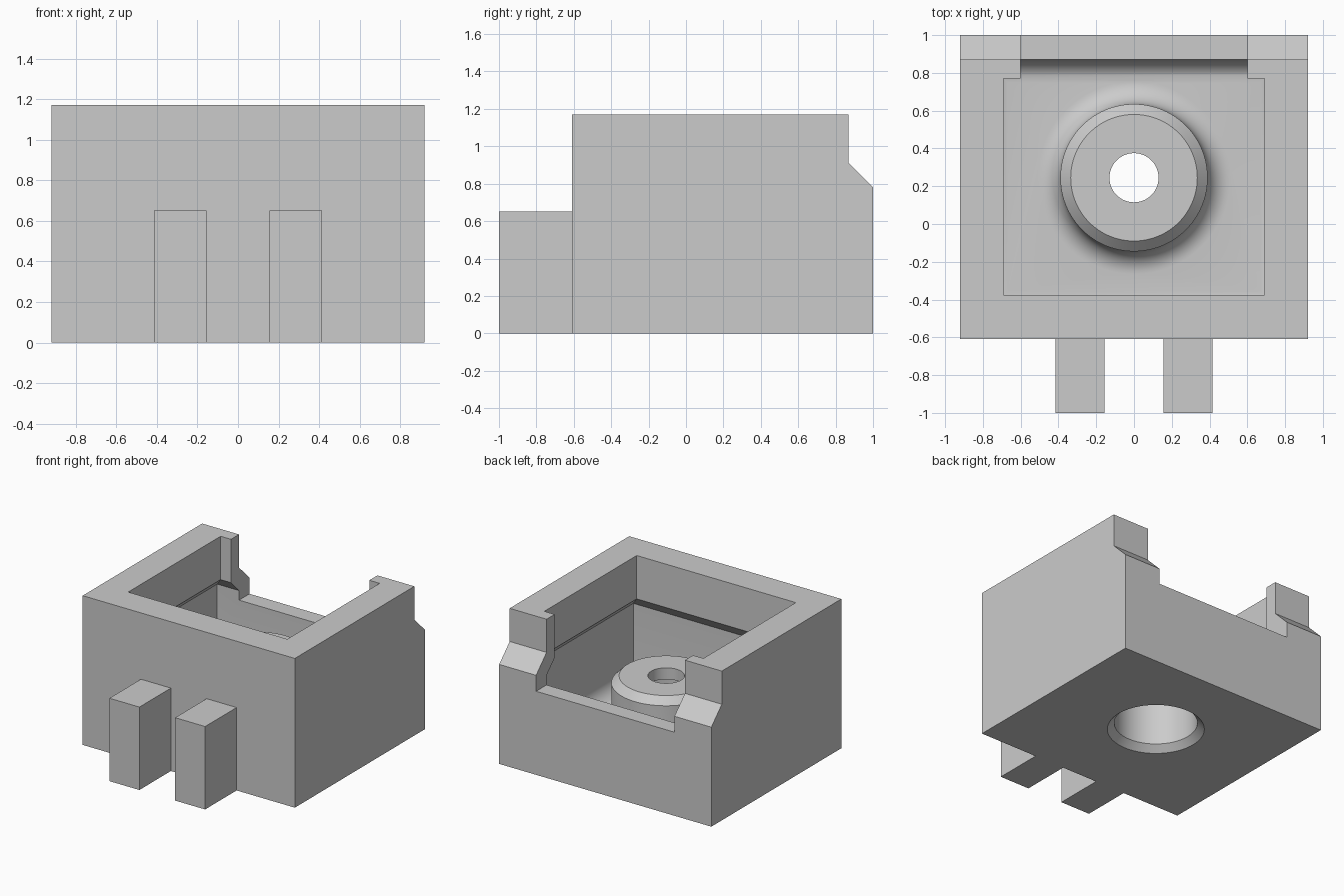
import bpy, bmesh, math

if "Cube" in bpy.data.objects:
    bpy.data.objects.remove(bpy.data.objects["Cube"], do_unlink=True)

grey = bpy.data.materials.new("plain_grey")
grey.use_nodes = True
grey.diffuse_color = (0.6, 0.6, 0.6, 1)
grey.node_tree.nodes["Principled BSDF"].inputs["Base Color"].default_value = (0.6, 0.6, 0.6, 1)

FLOOR, FILLET, BOSS_Y = 0.13, 0.12, 0.245


def loft(name, rings):
    """Closed solid through matching rings of points, capped at both ends."""
    bm = bmesh.new()
    loops = [[bm.verts.new(p) for p in ring] for ring in rings]
    for a, b in zip(loops, loops[1:]):
        for i in range(len(a)):
            j = (i + 1) % len(a)
            bm.faces.new((a[i], a[j], b[j], b[i]))
    bm.faces.new(loops[0])
    bm.faces.new(loops[-1])
    bmesh.ops.recalc_face_normals(bm, faces=bm.faces)
    mesh = bpy.data.meshes.new(name)
    bm.to_mesh(mesh)
    bm.free()
    mesh.materials.append(grey)
    obj = bpy.data.objects.new(name, mesh)
    bpy.context.collection.objects.link(obj)
    return obj


def box(name, x0, x1, y0, y1, z0, z1):
    return loft(name, [[(x0, y0, z), (x1, y0, z), (x1, y1, z), (x0, y1, z)] for z in (z0, z1)])


def turned(name, profile, sides=96):
    """Round solid about the boss axis from (radius, height) pairs."""
    turns = [2 * math.pi * i / sides for i in range(sides)]
    return loft(name, [[(r * math.cos(t), BOSS_Y + r * math.sin(t), z) for t in turns]
                       for r, z in profile])


def combine(target, tool, operation):
    mod = target.modifiers.new(operation.title(), "BOOLEAN")
    mod.operation, mod.solver, mod.object = operation, "EXACT", tool
    bpy.context.view_layer.objects.active = target
    bpy.ops.object.modifier_apply(modifier=mod.name)
    bpy.data.objects.remove(tool, do_unlink=True)


def fillet_arc(edge, direction, steps=10):
    """Quarter-round from a wall at the given offset down to the floor."""
    angles = [math.pi / 2 * i / steps for i in range(steps + 1)]
    return [(edge + direction * FILLET * (1 - math.cos(a)),
             FLOOR + FILLET * (1 - math.sin(a))) for a in angles]


# Housing block with a stepped, sloping back
side = [(-0.61, 0), (1, 0), (1, 0.78), (0.87, 0.91), (0.87, 1.17), (-0.61, 1.17)]
housing = loft("housing", [[(x, y, z) for y, z in side] for x in (-0.92, 0.92)])

# Pocket that widens under a chamfered lip and rounds into the floor
pocket = [(0, 1.4), (0, 0.83), (0.1, 0.73)] + fillet_arc(0.1, -1)
combine(housing, loft("pocket_cutter", [
    [(-0.69 - g, -0.375 - g, z), (0.69 + g, -0.375 - g, z),
     (0.69 + g, 0.77 + g, z), (-0.69 - g, 0.77 + g, z)] for g, z in pocket]), "DIFFERENCE")

# Open notch in the back wall
combine(housing, box("notch_cutter", -0.6, 0.6, 0.7, 1.2, 0.655, 1.4), "DIFFERENCE")

# Round boss with a chamfered top and a filleted foot
boss = [(0.335, 0.65), (0.39, 0.595)] + fillet_arc(0.39, 1) + [(0.39 + FILLET, 0.06)]
combine(housing, turned("boss", boss), "UNION")

# Hollow underside of the boss, then the small hole through its top
combine(housing, turned("bore_cutter", [(0.4, -0.05), (0.3, 0.05), (0.3, 0.56)]), "DIFFERENCE")
combine(housing, turned("hole_cutter", [(0.13, 0.4), (0.13, 0.8)]), "DIFFERENCE")

# Two front prongs
for label, s in (("left", 1), ("right", -1)):
    box(label + "_prong", *sorted((s * 0.155, s * 0.415)), -1, -0.61, 0, 0.65)

# Smooth rounds, crisp edges
bpy.ops.object.select_all(action="DESELECT")
housing.select_set(True)
bpy.context.view_layer.objects.active = housing
bpy.ops.object.shade_smooth_by_angle(angle=math.radians(30))
